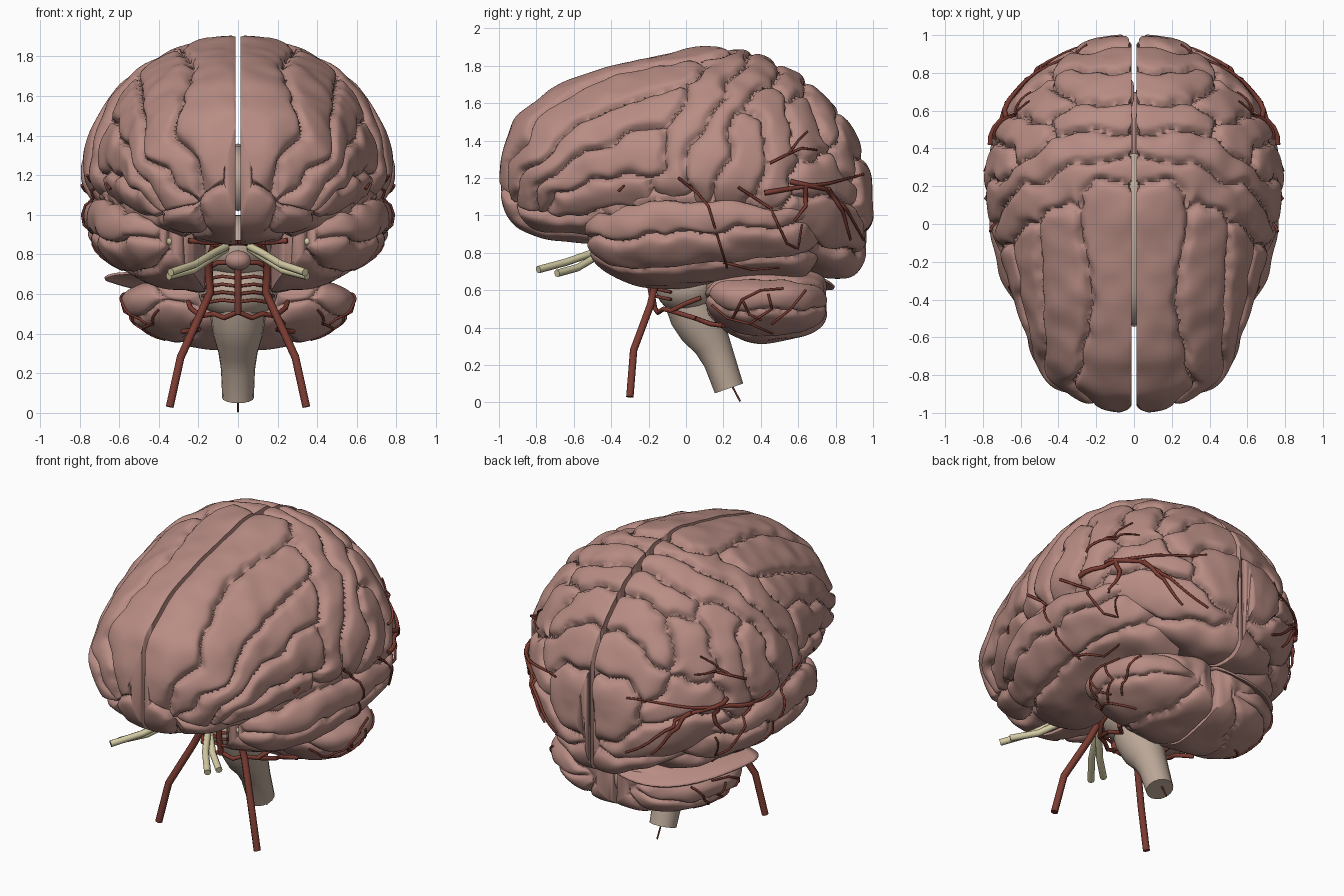
import bpy, bmesh
from math import sin, cos, asin, radians, degrees, exp
from mathutils import Vector, noise, kdtree
from mathutils.bvhtree import BVHTree

if "Cube" in bpy.data.objects:
    bpy.data.objects.remove(bpy.data.objects["Cube"])


def material(name, rgb):
    m = bpy.data.materials.new(name)
    m.use_nodes = True
    m.diffuse_color = (*rgb, 1)
    m.node_tree.nodes["Principled BSDF"].inputs["Base Color"].default_value = (*rgb, 1)
    return m


PINK = material("cortex pink", (.48, .265, .23))
RED = material("artery red", (.2, .045, .032))
BEIGE = material("stem beige", (.5, .39, .315))
CREAM = material("nerve cream", (.66, .6, .37))


def finish(name, bm, mat, angle=50):
    me = bpy.data.meshes.new(name)
    bm.to_mesh(me)
    bm.free()
    ob = bpy.data.objects.new(name, me)
    bpy.context.collection.objects.link(ob)
    me.materials.append(mat)
    bpy.ops.object.select_all(action='DESELECT')
    ob.select_set(True)
    bpy.context.view_layer.objects.active = ob
    bpy.ops.object.shade_smooth_by_angle(angle=radians(angle))
    return ob


class Lobe:
    """D-shaped sections along y: rows of angle, inner x, width, bottom, widest and top z."""

    def __init__(self, centre, reach, rows):
        self.centre, self.reach, self.rows = centre, reach, rows

    def section(self, a):
        rows, last = self.rows, len(self.rows) - 1
        i = max(k for k in range(last) if rows[k][0] <= a)
        p, q = rows[i], rows[i + 1]
        span = q[0] - p[0]
        s = (a - p[0]) / span

        def slope(k, c):
            lo, hi = rows[max(k - 1, 0)], rows[min(k + 1, last)]
            return (hi[c] - lo[c]) / (hi[0] - lo[0]) * span

        ease = s * s * (3 - 2 * s)
        return [p[c] + (q[c] - p[c]) * ease + slope(i, c) * s * (1 - s) ** 2
                - slope(i + 1, c) * s * s * (1 - s) for c in range(1, 6)]

    def angle(self, y):
        return degrees(asin(max(-1, min(1, (y - self.centre) / self.reach))))

    def point(self, a, t):
        x, w, low, mid, top = self.section(a)
        up = sin(radians(t))
        z = mid + up * (top - mid if up > 0 else mid - low)
        return Vector((x + max(w, 0) * cos(radians(t)),
                       self.centre + self.reach * sin(radians(a)), z))

    def build(self, name, folds, depth, width, rings, steps, wall=.012):
        # One search tree per fold; grooves form halfway between neighbouring folds
        trees = []
        for fold in folds:
            pts = []
            for (y0, t0), (y1, t1) in zip(fold, fold[1:]):
                for k in range(13):
                    s = k / 12
                    pts.append(self.point(self.angle(y0 + (y1 - y0) * s), t0 + (t1 - t0) * s))
            tree = kdtree.KDTree(len(pts))
            for k, p in enumerate(pts):
                tree.insert(p, k)
            tree.balance()
            trees.append(tree)
        bm = bmesh.new()
        grid = [[bm.verts.new(self.point(-90 + 180 * i / rings, -90 + 180 * j / steps))
                 for j in range(steps + 1)] for i in range(rings + 1)]
        for r, q in zip(grid, grid[1:]):
            for j in range(steps + 1):
                k = (j + 1) % (steps + 1)
                bm.faces.new((r[j], r[k], q[k], q[j]))
        bmesh.ops.remove_doubles(bm, verts=bm.verts, dist=.0005)
        bmesh.ops.recalc_face_normals(bm, faces=bm.faces)
        bm.normal_update()
        moves = []
        for v in bm.verts:
            p = v.co + noise.noise_vector(v.co * 4.5) * .065 + noise.noise_vector(v.co * 10) * .025
            near = sorted(tree.find(p)[2] for tree in trees)
            gap = near[1] - near[0]
            push = .014 - depth * exp(-gap / width) + .014 * noise.noise(v.co * 7)
            moves.append(v.co + v.normal * push)
        for v, p in zip(bm.verts, moves):
            v.co = p
            v.co.x = max(p.x, wall)
        self.surface = BVHTree.FromBMesh(bm)
        finish(name, bm, PINK, 60).modifiers.new("other_side", 'MIRROR')


# Cerebrum
cerebrum = Lobe(0, .99, [
    (-90, .08, 0, 1.2, 1.2, 1.2), (-70, .012, .27, .98, 1.2, 1.46),
    (-55, .012, .45, .91, 1.19, 1.59), (-35, .012, .56, .87, 1.2, 1.73),
    (-15, .012, .66, .88, 1.21, 1.82), (10, .012, .76, .88, 1.2, 1.89),
    (30, .012, .71, .78, 1.15, 1.81), (50, .012, .53, .68, 1.1, 1.61),
    (70, .012, .28, .72, 1.07, 1.36), (90, .08, 0, 1.05, 1.05, 1.05)])
cerebrum.build("cerebrum", [
    [(-.97, 30), (-.8, 70), (-.4, 79), (0, 81), (.2, 79)],
    [(-.93, 8), (-.75, 42), (-.4, 54), (.04, 58)],
    [(-.88, -10), (-.6, 20), (-.3, 32), (-.05, 36)],
    [(-.78, -18), (-.55, 2), (-.3, 12), (-.18, 10)],
    [(-.68, -30), (-.4, -12), (-.22, -14)],
    [(-.8, -55), (-.4, -48)], [(-.9, -80), (-.4, -80)],
    [(.3, 83), (.2, 62), (.1, 42), (-.02, 18), (-.1, -8)],
    [(.43, 80), (.35, 55), (.22, 35), (.12, 12), (.05, -10)],
    [(.32, 24), (.36, 5), (.25, -10)], [(.44, 40), (.52, 22), (.5, 0)],
    [(.56, 80), (.55, 55)], [(.64, 50), (.68, 30)],
    [(.72, 78), (.76, 52)], [(.86, 68), (.87, 35)],
    [(.66, 5), (.76, 15), (.86, 10)], [(.95, 40), (.97, 0)],
    [(.6, -22), (.8, -16), (.92, -28)], [(.5, -60), (.85, -60)]], .055, .028, 190, 130)

# Temporal lobes
temporal = Lobe(.1, .63, [
    (-90, .42, 0, .9, .9, .9), (-60, .25, .34, .73, .93, 1.1),
    (-30, .18, .53, .63, .96, 1.26), (0, .19, .57, .64, .98, 1.29),
    (30, .21, .53, .67, .98, 1.27), (60, .22, .39, .69, .98, 1.2),
    (90, .3, 0, .95, .95, .95)])
temporal.build("temporal_lobes", [
    [(-.42, 50), (-.1, 38), (.3, 33), (.6, 30)],
    [(-.49, 5), (-.1, 8), (.1, 2), (.3, 10), (.66, 0)],
    [(-.45, -38), (0, -26), (.4, -24), (.65, -25)],
    [(-.4, -68), (.2, -60), (.6, -60)], [(-.3, 78), (.5, 75)]], .05, .028, 140, 96)

# Cerebellum
cerebellum = Lobe(.43, .32, [
    (-90, .25, 0, .57, .57, .57), (-50, .02, .48, .42, .57, .69),
    (-10, .02, .55, .33, .57, .72), (30, .02, .5, .36, .56, .7),
    (65, .03, .32, .42, .54, .66), (90, .15, 0, .53, .53, .53)])
cerebellum.build("cerebellum", [
    [(.2, 55), (.6, 60)], [(.16, 8), (.45, 15), (.72, 5)],
    [(.2, -45), (.45, -42), (.7, -45)], [(.3, -82), (.65, -82)]], .03, .022, 90, 70, .006)


def ellipsoid(name, centre, radii, mat):
    bm = bmesh.new()
    bmesh.ops.create_uvsphere(bm, u_segments=32, v_segments=18, radius=1)
    for v in bm.verts:
        v.co = Vector(centre) + Vector(r * c for r, c in zip(radii, v.co))
    finish(name, bm, mat)


def tubes(name, paths, radius, mat, mirror=True, taper=1.0, sides=2):
    cu = bpy.data.curves.new(name, 'CURVE')
    cu.dimensions = '3D'
    cu.bevel_depth = radius
    cu.bevel_resolution = sides
    cu.use_fill_caps = True
    for path in paths:
        for side in ((1, -1) if mirror else (1,)):
            sp = cu.splines.new('POLY')
            sp.points.add(len(path) - 1)
            for k, (pt, q) in enumerate(zip(sp.points, path)):
                pt.co = (q[0] * side, q[1], q[2], 1)
                pt.radius = q[3] if len(q) > 3 else 1 + (taper - 1) * k / (len(path) - 1)
            sp.use_smooth = True
    cu.materials.append(mat)
    ob = bpy.data.objects.new(name, cu)
    bpy.context.collection.objects.link(ob)


def drape(lobes, path, lift=.01):
    """Lay a side-on (y, z) path over the outermost lobe."""
    out = []
    for (y0, z0), (y1, z1) in zip(path, path[1:]):
        for k in range(5):
            y, z = y0 + (y1 - y0) * k / 4, z0 + (z1 - z0) * k / 4
            hits = [b.surface.ray_cast(Vector((2, y, z)), Vector((-1, 0, 0)))[0] for b in lobes]
            found = [h.x for h in hits if h]
            if found:
                out.append((max(found) + lift, y, z))
    return out


# Brain stem, central bridge and inner core
ellipsoid("pons", (0, .01, .61), (.2, .17, .14), BEIGE)
ellipsoid("midbrain", (0, .05, .83), (.17, .24, .17), BEIGE)
ellipsoid("vermis", (0, .44, .53), (.1, .26, .15), PINK)
ellipsoid("pituitary", (0, -.3, .77), (.065, .06, .05), PINK)
tubes("medulla", [[(0, .02, .56, .14), (0, .05, .47, .138), (0, .09, .39, .125),
                   (0, .14, .31, .1), (0, .18, .22, .086), (0, .23, .075, .08)]],
      1, BEIGE, False, sides=6)
tubes("stem_filament", [[(0, .13, .3), (0, .24, .1), (0, .29, .005)]], .005, RED, False)
tubes("corpus_callosum", [[(0, -.4, 1.06), (0, -.5, 1.13), (0, -.49, 1.24), (0, -.35, 1.3),
                           (0, 0, 1.31), (0, .25, 1.27), (0, .34, 1.18)]], .05, BEIGE, False)

# Cranial nerves
tubes("front_nerves", [
    [(.06, -.38, .84), (.12, -.47, .81), (.22, -.64, .75), (.34, -.79, .71)],
    [(.06, -.36, .83), (.13, -.47, .785), (.23, -.58, .72), (.35, -.69, .69)],
    [(.28, -.45, .865), (.38, -.5, .865)]], .02, CREAM)

# Large arteries below
tubes("carotid_arteries", [[(.345, -.3, .03), (.29, -.28, .28), (.18, -.19, .52),
                            (.14, -.17, .61), (.15, -.2, .75), (.12, -.28, .85)]], .021, RED)
tubes("basilar_artery", [[(0, -.17, .5), (0, -.19, .62), (0, -.19, .8)]], .017, RED, False)
tubes("stem_arteries", [
    [(0, -.17, .51), (.07, -.15, .48), (.12, -.12, .5), (.19, -.08, .49), (.23, .05, .45)],
    [(.19, -.08, .49), (.24, 0, .53), (.25, .08, .56)],
    [(.23, .05, .45), (.2, .13, .42), (.28, .2, .41)],
    [(0, -.19, .76), (.1, -.18, .76), (.18, -.1, .72), (.22, 0, .65)],
    [(.05, -.43, .87), (.14, -.46, .86), (.25, -.48, .87)],
    [(0, -.34, .86), (.12, -.28, .85)]], .013, RED)
tubes("pons_arteries", [[(0, -.185, z), (.08, -.17, z + .01), (.14, -.13, z), (.18, -.08, z - .01)]
                        for z in (.56, .6, .64, .68)], .0085, RED)

# Surface arteries
outer = (cerebrum, temporal)
tubes("side_arteries", [drape(outer, p) for p in (
    [(-.04, 1.2), (.06, 1.12), (.12, 1.05), (.18, .85), (.22, .72)],
    [(.28, 1.15), (.45, 1.04), (.54, .85), (.6, .82), (.62, .95)],
    [(.2, .75), (.35, .71), (.5, .72)],
    [(.45, 1.28), (.55, 1.33), (.6, 1.4), (.65, 1.45)],
    [(.55, 1.33), (.62, 1.36), (.7, 1.35)], [(-.36, 1.13), (-.33, 1.16)])], .008, RED, taper=.6)
tubes("rear_arteries", [drape(outer, p, .016) for p in (
    [(.42, 1.12), (.6, 1.15), (.76, 1.17), (.95, 1.22)],
    [(.56, 1.18), (.75, 1.14), (.86, 1.03), (.95, .87)],
    [(.64, 1.16), (.64, 1.05), (.58, .97)],
    [(.76, 1.14), (.84, 1.02), (.88, .87)])], .014, RED, taper=.45)
tubes("cerebellar_arteries", [drape((cerebellum,), p, .006) for p in (
    [(.14, .52), (.22, .45), (.34, .42), (.46, .37)],
    [(.25, .45), (.3, .55), (.4, .6), (.52, .61)],
    [(.3, .55), (.34, .47), (.4, .44)],
    [(.34, .42), (.46, .5), (.44, .58)],
    [(.46, .42), (.56, .5), (.64, .6)])], .0065, RED)

# Thin membrane under the rear of one side
bm = bmesh.new()
rim = [(0, .78, .64), (-.2, .81, .61), (-.4, .75, .61), (-.56, .59, .64), (-.65, .4, .67), (-.69, .22, .68)]
edge = [bm.verts.new(p) for p in rim]
mid = [bm.verts.new((x * .92, y * .93, z + .035)) for x, y, z in rim]
root = [bm.verts.new((x * .6, y * .75, .71)) for x, y, z in rim]
for r, q in ((edge, mid), (mid, root)):
    for k in range(len(rim) - 1):
        bm.faces.new((r[k], r[k + 1], q[k + 1], q[k]))
membrane = finish("membrane", bm, PINK)
membrane.modifiers.new("round", 'SUBSURF').levels = 2
membrane.modifiers.new("thickness", 'SOLIDIFY').thickness = .012
